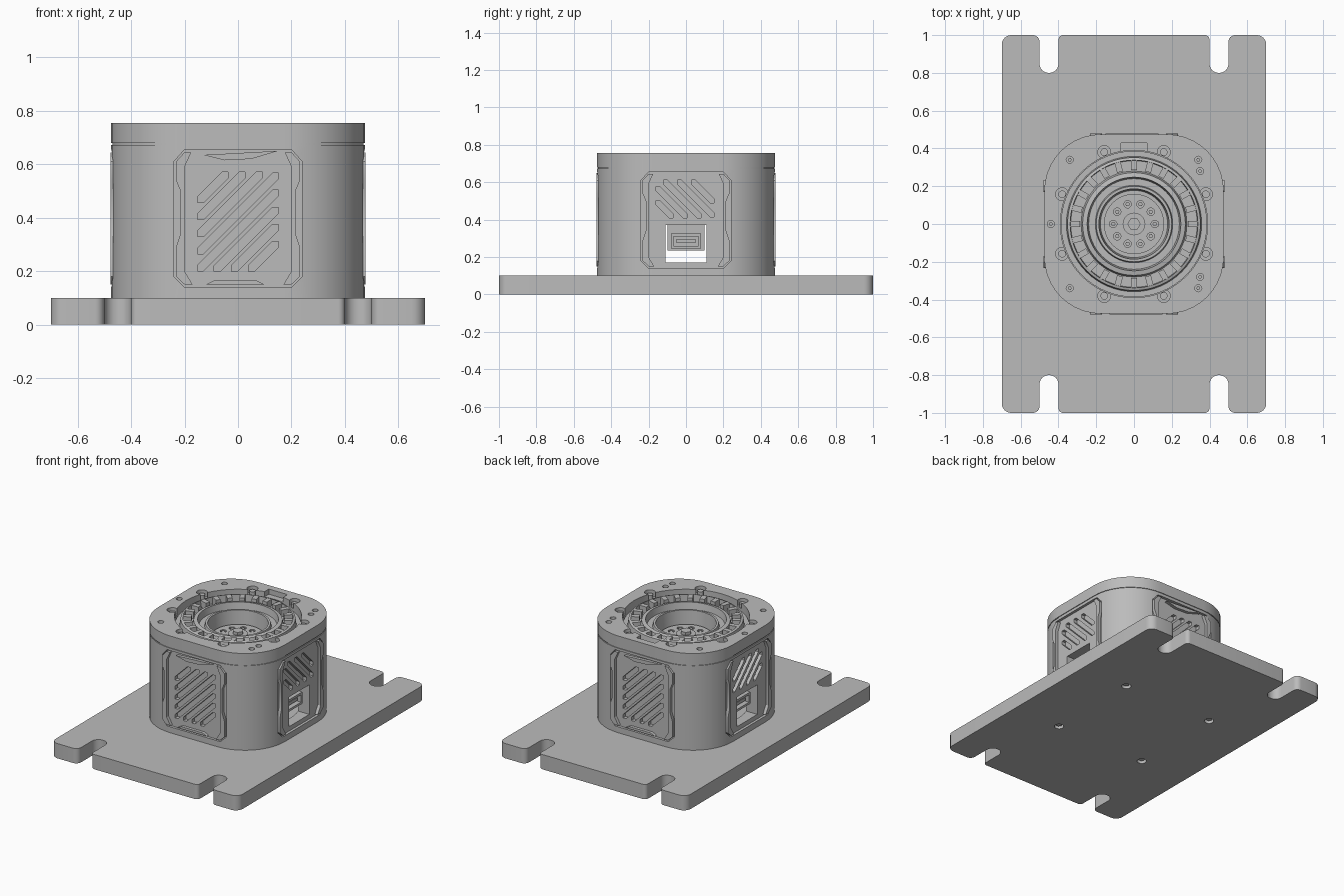
import bpy, bmesh
from math import pi, cos, sin, radians
from mathutils import Matrix, Vector

cube = bpy.data.objects.get("Cube")
if cube:
    bpy.data.objects.remove(cube)

grey = bpy.data.materials.new("plain_grey")
grey.use_nodes = True
tone = (0.5, 0.5, 0.5, 1)
grey.diffuse_color = tone
grey.node_tree.nodes["Principled BSDF"].inputs["Base Color"].default_value = tone

HALF = 0.475          # half width of the housing
BASE, TOP = 0.1, 0.755


def finish(name, bm):
    bmesh.ops.recalc_face_normals(bm, faces=bm.faces)
    mesh = bpy.data.meshes.new(name)
    bm.to_mesh(mesh)
    bm.free()
    mesh.materials.append(grey)
    ob = bpy.data.objects.new(name, mesh)
    bpy.context.collection.objects.link(ob)
    return ob


def add_prism(bm, outline, z0, z1, mat=Matrix()):
    low = [bm.verts.new(mat @ Vector((x, y, z0))) for x, y in outline]
    high = [bm.verts.new(mat @ Vector((x, y, z1))) for x, y in outline]
    bm.faces.new(low)
    bm.faces.new(high)
    for i in range(len(low)):
        j = (i + 1) % len(low)
        bm.faces.new((low[i], low[j], high[j], high[i]))


def prisms(name, items):
    bm = bmesh.new()
    for item in items:
        add_prism(bm, *item)
    return finish(name, bm)


def rounded(corners, steps=6):
    """Outline with right-angled corners (x, y, radius) filleted."""
    out = []
    for i, (x, y, r) in enumerate(corners):
        p = Vector((x, y))
        u = (Vector(corners[i - 1][:2]) - p).normalized()
        v = (Vector(corners[(i + 1) % len(corners)][:2]) - p).normalized()
        c = p + r * (u + v)
        for k in range(steps + 1):
            a = k / steps * pi / 2
            out.append(tuple(c - r * (v * cos(a) + u * sin(a))))
    return out


def rect(x0, x1, y0, y1):
    return [(x0, y0), (x1, y0), (x1, y1), (x0, y1)]


def circle(x, y, r, n=16):
    return [(x + r * cos(2 * pi * k / n), y + r * sin(2 * pi * k / n)) for k in range(n)]


def square(h, r):
    return rounded([(-h, -h, r), (h, -h, r), (h, h, r), (-h, h, r)], 10)


def lathe(name, profile, n=64):
    bm = bmesh.new()
    ring = [bm.verts.new((r, 0, z)) for r, z in profile]
    edges = [bm.edges.new(e) for e in zip(ring, ring[1:])]
    bmesh.ops.spin(bm, geom=ring + edges, axis=(0, 0, 1), cent=(0, 0, 0),
                   angle=2 * pi, steps=n, use_duplicate=False)
    bmesh.ops.remove_doubles(bm, verts=bm.verts, dist=0.0005)
    return finish(name, bm)


def cut(ob, cutter, keep=False):
    mod = ob.modifiers.new("cut", "BOOLEAN")
    mod.operation, mod.solver, mod.object = "DIFFERENCE", "EXACT", cutter
    result = bpy.data.meshes.new_from_object(
        ob.evaluated_get(bpy.context.evaluated_depsgraph_get()))
    ob.modifiers.clear()
    ob.data = result
    if not keep:
        bpy.data.objects.remove(cutter)


def wall(turn):
    """Frame on one housing wall: x along it, y up, z outward."""
    return (Matrix.Rotation(radians(turn), 4, "Z") @ Matrix.Translation((0, -HALF, 0))
            @ Matrix.Rotation(pi / 2, 4, "X"))


def slots(x0, x1, y0, y1, offsets, flip):
    """Slanted slot outlines, clipped to a rectangle."""
    out, w = [], 0.011
    for c in offsets:
        a, b = max(x0, y0 - c), min(x1, y1 - c)
        pts = [(a - w, a + c + w), (a - w, a + c - w), (a + w, a + c - w),
               (b + w, b + c - w), (b + w, b + c + w), (b - w, b + c + w)]
        out.append([(x * flip, y) for x, y in pts])
    return out


# Base plate with four open slots and countersunk holes underneath
end = [(-.7, -1, .05), (-.5, -1, .035), (-.5, -.8, .048), (-.4, -.8, .048), (-.4, -1, .025)]
end += [(-x, y, r) for x, y, r in reversed(end)]
end += [(-x, -y, r) for x, y, r in end]
plate = prisms("base_plate", [(rounded(end), 0, BASE)])
spots = [(x, y) for x in (-.34, .34) for y in (-.33, .33)]
cut(plate, prisms("hole_cutter", [(circle(x, y, .03), -.05, .03) for x, y in spots]))
prisms("plate_screws", [(circle(x, y, .02, 6), .012, .04) for x, y in spots])

# Housing: body, thin seam and lid share one round cavity
body = prisms("housing_body", [(square(HALF, .3), BASE, .672)])
seam = prisms("housing_seam", [(square(HALF - .005, .295), .672, .679)])
lid = prisms("housing_lid", [(square(HALF, .3), .679, TOP)])
cavity = prisms("cavity_cutter", [(circle(0, 0, .39, 64), .12, .9)])
for part in (body, seam):
    cut(part, cavity, True)
cut(lid, cavity)

# Recessed panels on all four walls
walls = {"front": (0, 1), "left": (90, -1), "back": (180, 1), "right": (270, 1)}
panel = [(-.2, .14), (.2, .14), (.24, .18), (.24, .61), (.2, .655),
         (-.2, .655), (-.24, .61), (-.24, .18)]
cut(body, prisms("panel_cutter", [(panel, -.018, .1, wall(t)) for t, s in walls.values()]))

# Slanted vents: full grille front and back, short rows above the ports
vents, trims = [], []
rail = [(.2, .15), (.232, .18), (.232, .29), (.215, .34), (.215, .5), (.232, .54),
        (.232, .61), (.2, .645), (.175, .645), (.2, .59), (.2, .2), (.17, .15)]
for name, (turn, flip) in walls.items():
    frame = wall(turn)
    if name in ("front", "back"):
        lines = slots(-.14, .14, .21, .56, [.16 + .064 * k for k in range(8)], flip)
        trims.append(([(-.13, .635), (-.05, .615), (.05, .62), (.15, .65)], -.02, .003, frame))
        trims.append(([(-.12, .15), (.1, .15), (.07, .165), (-.09, .165)], -.02, .002, frame))
    else:
        lines = slots(-.14, .15, .42, .6, [.34 + .075 * k for k in range(5)], flip)
    vents += [(o, -.045, .1, frame) for o in lines]
    for side in (-1, 1):
        trims.append(([(x * side, y) for x, y in rail], -.02, .003, frame))
cut(body, prisms("vent_cutter", vents))
prisms("panel_trim", trims)

# Port openings through both side walls
cut(body, prisms("port_cutter", [(rect(-.11, .11, .17, .37), -.2, .1, wall(t)) for t in (90, 270)]))

# Socket set back inside each opening
socket = []
for turn in (90, 270):
    frame = wall(turn)
    for r in (rect(-.08, .08, .31, .325), rect(-.08, .08, .245, .26),
              rect(-.08, -.068, .26, .31), rect(.068, .08, .26, .31)):
        socket.append((r, -.14, -.05, frame))
    socket.append((rect(-.05, .05, .275, .295), -.14, -.065, frame))
    socket.append((rect(-.1, .1, .235, .37), -.16, -.14, frame))
prisms("port_sockets", socket)

# Lid details: scalloped pockets, rear notch and small holes
ring8 = [(.412 * cos(a), .412 * sin(a)) for a in (pi / 8 + k * pi / 4 for k in range(8))]
cut(lid, prisms("pocket_cutter", [(circle(x, y, .034), .715, .9) for x, y in ring8]
                + [(rect(-.07, .07, .36, .43), .72, .9)]))
holes = [(-.34, .34), (.34, .34), (-.34, -.34), (.34, -.34), (.35, .28), (.35, -.28), (-.44, 0)]
cut(lid, prisms("lid_hole_cutter", [(circle(x, y, .019, 12), .715, .9) for x, y in holes]))
prisms("lid_screws", [(circle(x, y, .02, 12), .70, .74) for x, y in ring8]
       + [(circle(x, y, .01, 6), .70, .74) for x, y in holes])

# Round drive unit: stepped rings around a sunken bowl
lathe("drive_rings", [(0, .45), (.387, .45), (.387, .70), (.358, .70), (.352, .74), (.338, .745),
                      (.335, .70), (.28, .70), (.272, .73), (.248, .735), (.24, .69),
                      (.205, .69), (.2, .71), (.186, .71), (.178, .61), (0, .61)])
tooth = rect(.285, .337, -.016, .016)
prisms("drive_teeth", [(tooth, .69, .745, Matrix.Rotation(k * pi / 12, 4, "Z")) for k in range(24)])

# Hub with bolt circle
hub = prisms("hub_disc", [(circle(0, 0, .16, 40), .60, .625)])
bolts = [(.11 * cos(k * pi / 5), .11 * sin(k * pi / 5)) for k in range(10)]
cut(hub, prisms("bolt_cutter", [(circle(x, y, .02, 10), .612, .7) for x, y in bolts]))
prisms("hub_bolts", [(circle(x, y, .012, 6), .605, .622) for x, y in bolts])
prisms("hub_centre", [(circle(0, 0, .06, 24), .62, .64), (circle(0, 0, .035, 6), .64, .66)])

# Smooth round walls, keep edges sharp
for ob in bpy.context.collection.objects:
    if ob.type == "MESH" and ob.data.materials and ob.data.materials[0] == grey:
        bpy.ops.object.select_all(action="DESELECT")
        ob.select_set(True)
        bpy.context.view_layer.objects.active = ob
        bpy.ops.object.shade_smooth_by_angle(angle=radians(25))
